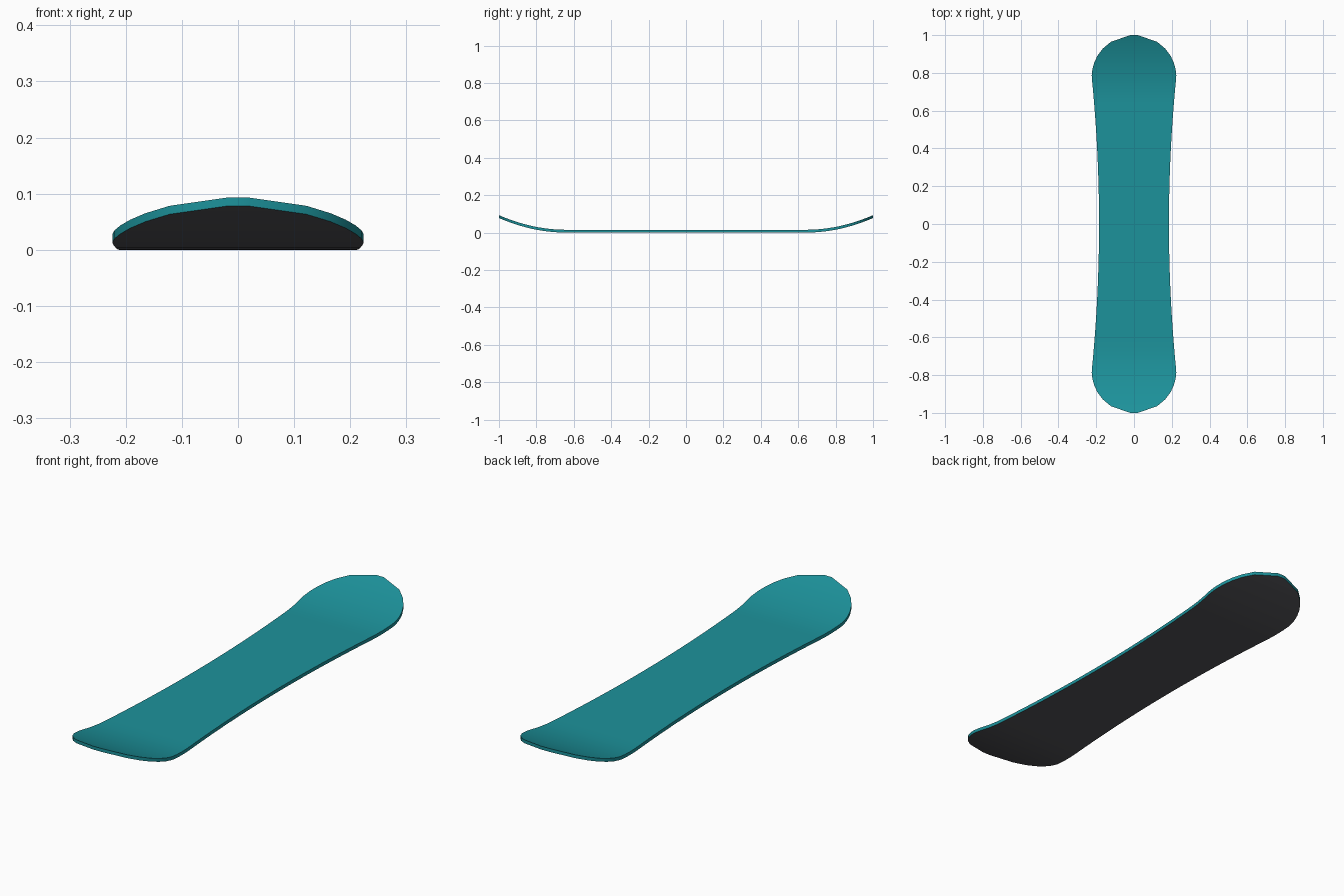
import bpy, bmesh, math

if "Cube" in bpy.data.objects:
    bpy.data.objects.remove(bpy.data.objects["Cube"])

HALF, SHOULDER, RISE_START = 1.0, 0.78, 0.64
WAIST, WIDEST, TIP = 0.185, 0.224, 0.02
THICK, KICK = 0.015, 0.078
STATIONS = 56


def half_width(y):
    # sidecut between the shoulders, elliptical nose and tail beyond
    a = abs(y)
    if a <= SHOULDER:
        return WAIST + (WIDEST - WAIST) * (a / SHOULDER) ** 2
    t = min(1.0, (a - SHOULDER) / (HALF - SHOULDER))
    return max(TIP, WIDEST * math.sqrt(1 - t * t))


def rise(y):
    t = max(0.0, (abs(y) - RISE_START) / (HALF - RISE_START))
    return KICK * t * t


def material(name, color):
    m = bpy.data.materials.new(name)
    m.diffuse_color = color
    m.use_nodes = True
    m.node_tree.nodes["Principled BSDF"].inputs["Base Color"].default_value = m.diffuse_color
    return m


# one closed board: topsheet and sidewalls teal, running base dark
bm = bmesh.new()
rings = []
for i in range(STATIONS + 1):
    y = -HALF + 2 * HALF * i / STATIONS
    w, z = half_width(y), rise(y)
    rings.append([bm.verts.new(p) for p in (
        (-w, y, z), (w, y, z), (w, y, z + THICK), (-w, y, z + THICK))])
for a, b in zip(rings, rings[1:]):
    for k in range(4):
        n = (k + 1) % 4
        f = bm.faces.new((a[k], a[n], b[n], b[k]))
        f.material_index = 1 if k == 0 else 0
bm.faces.new(rings[0])
bm.faces.new(rings[-1])
bmesh.ops.recalc_face_normals(bm, faces=bm.faces)

mesh = bpy.data.meshes.new("board")
bm.to_mesh(mesh)
bm.free()
mesh.materials.append(material("topsheet_teal", (0.012, 0.29, 0.33, 1)))
mesh.materials.append(material("base_charcoal", (0.085, 0.085, 0.095, 1)))
board = bpy.data.objects.new("board", mesh)
bpy.context.collection.objects.link(board)
bpy.context.view_layer.objects.active = board
board.select_set(True)
bpy.ops.object.shade_smooth_by_angle(angle=math.radians(30))
